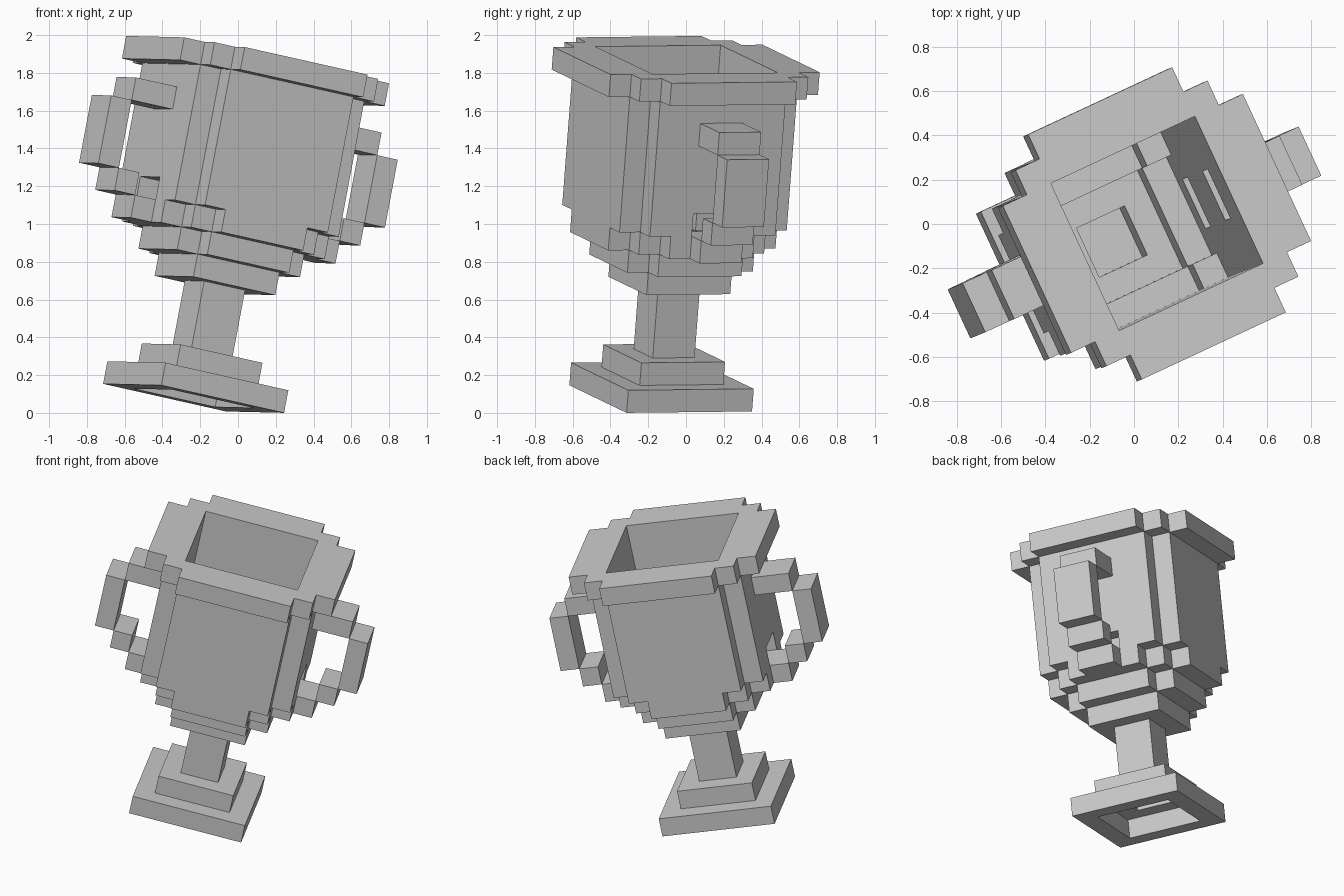
import bpy, bmesh
from math import radians
from mathutils import Matrix, Euler, Vector

old = bpy.data.objects.get("Cube")
if old:
    bpy.data.objects.remove(old, do_unlink=True)

# One plain grey material
grey = bpy.data.materials.new("plain_grey")
grey.use_nodes = True
COLOUR = (0.6, 0.6, 0.6, 1)
grey.diffuse_color = COLOUR
grey.node_tree.nodes["Principled BSDF"].inputs["Base Color"].default_value = COLOUR

# The whole cup leans over: unit blocks are scaled, tilted and placed together
LEAN = (Matrix.Translation((-0.235, -0.134, 0.077))
        @ Euler((radians(0.6), radians(11.5), radians(25))).to_matrix().to_4x4()
        @ Matrix.Scale(0.122, 4))


def box(x0, x1, y0, y1, z0, z1):
    return {(x, y, z) for x in range(x0, x1) for y in range(y0, y1) for z in range(z0, z1)}


def block(hx, hy, z0, z1):
    """Centred block given by its half widths."""
    return box(-hx, hx, -hy, hy, z0, z1)


def stepped(sizes, z0, z1):
    """Union of centred blocks, giving stair-stepped corners."""
    return set().union(*(block(hx, hy, z0, z1) for hx, hy in sizes))


def mirror_x(cells):
    return {(-1 - x, y, z) for x, y, z in cells}


def build(name, cells):
    """Skin a set of unit blocks, keeping outer faces only."""
    bm = bmesh.new()
    for cell in cells:
        centre = Vector(cell) + Vector((0.5, 0.5, 0.5))
        for axis in range(3):
            for sign in (-1, 1):
                n = Vector((0, 0, 0))
                n[axis] = sign
                if tuple(int(c + d) for c, d in zip(cell, n)) in cells:
                    continue
                u = Vector((n.y, n.z, n.x))
                w = n.cross(u)
                corners = (-u - w, u - w, u + w, w - u)
                bm.faces.new([bm.verts.new(centre + (n + c) / 2) for c in corners])
    bmesh.ops.remove_doubles(bm, verts=bm.verts, dist=0.001)
    bmesh.ops.dissolve_limit(bm, angle_limit=radians(1), verts=bm.verts, edges=bm.edges)
    mesh = bpy.data.meshes.new(name)
    bm.to_mesh(mesh)
    bm.free()
    mesh.materials.append(grey)
    obj = bpy.data.objects.new(name, mesh)
    bpy.context.collection.objects.link(obj)
    obj.matrix_world = LEAN


# Two-step foot, hollow underneath
build("foot", (block(3, 3, 0, 1) - block(2, 2, 0, 1))
      | (block(2, 2, 1, 2) - block(1, 1, 1, 2)))

# Stem
build("stem", block(1, 1, 2, 5))

# Bowl: widening steps below straight walls, each step hollowed by the one beneath
low, mid = [(3, 2), (2, 3)], [(4, 2), (3, 3), (2, 4)]
bowl = block(2, 2, 5, 6) - block(1, 1, 5, 6)
bowl |= stepped(low, 6, 7) - block(2, 2, 6, 7)
bowl |= stepped(mid, 7, 8) - stepped(low, 7, 8)
bowl |= stepped([(4, 3), (3, 4)], 8, 14) - block(3, 3, 8, 14)
# Openings through the side walls by the handles
for z in (8, 12):
    bowl -= block(4, 1, z, z + 1)
build("bowl", bowl)

# Rim with stepped corners
build("rim", stepped([(5, 3), (4, 4), (3, 5)], 14, 15) - block(3, 3, 14, 15))

# Handles: top bar, grip and two steps back to the bowl
handle = (box(4, 6, -1, 1, 12, 13) | box(6, 7, -1, 1, 9, 12)
          | box(5, 6, -1, 1, 8, 9) | box(4, 5, -1, 1, 7, 8))
build("left_handle", handle)
build("right_handle", mirror_x(handle))
